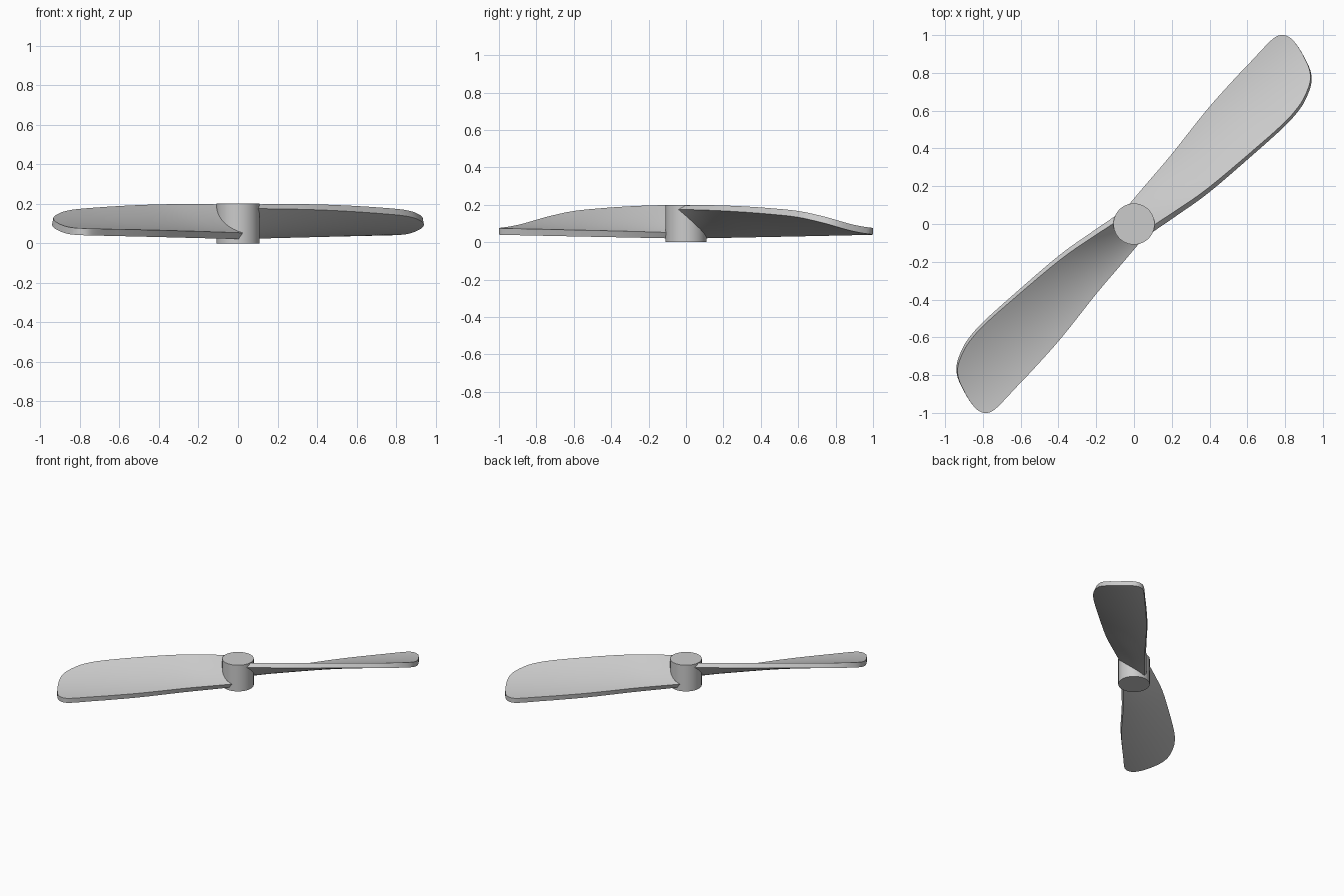
import bpy
import bmesh
from math import pi, radians
from mathutils import Matrix, Vector

cube = bpy.data.objects.get("Cube")
if cube:
    bpy.data.objects.remove(cube, do_unlink=True)

THICKNESS = 0.035
SAG = 0.018
ACROSS = 14

grey = bpy.data.materials.new("plain_grey")
grey.use_nodes = True
color = (0.6, 0.6, 0.6, 1)
grey.diffuse_color = color
grey.node_tree.nodes["Principled BSDF"].inputs["Base Color"].default_value = color

# Blade outline: distance along, high edge, low edge
OUTLINE = [Vector(p) for p in (
    (0.04, -0.10, 0.09), (0.2, -0.13, 0.105), (0.4, -0.163, 0.122),
    (0.7, -0.186, 0.157), (0.93, -0.198, 0.17), (1.054, -0.19, 0.173),
    (1.13, -0.168, 0.176), (1.195, -0.134, 0.177), (1.235, -0.085, 0.172),
    (1.26, -0.02, 0.157), (1.276, 0.04, 0.135), (1.283, 0.085, 0.105))]


def smooth_path(points, steps):
    """Catmull-Rom curve through the points."""
    ends = [points[0]] + points + [points[-1]]
    path = []
    for a, b, c, d in zip(ends, ends[1:], ends[2:], ends[3:]):
        for k in range(steps):
            t = k / steps
            path.append(b + 0.5 * t * ((c - a) + t * (
                (2 * a - 5 * b + 4 * c - d) + t * (3 * (b - c) + d - a))))
    return path + [points[-1]]


def finish(obj):
    obj.data.materials.append(grey)
    bpy.ops.object.select_all(action='DESELECT')
    obj.select_set(True)
    bpy.context.view_layer.objects.active = obj
    for mod in list(obj.modifiers):
        bpy.ops.object.modifier_apply(modifier=mod.name)
    bpy.ops.object.shade_smooth_by_angle(angle=radians(35))


def add_blade(name, angle):
    bm = bmesh.new()
    rows = []
    for u, high, low in smooth_path(OUTLINE, 4):
        low -= 0.015 - 0.009 * u          # underside stops short of the overhang
        full_high = high if u < 0.93 else -0.198
        full_low = low if u < 1.19 else 0.173
        z_high = 0.175 - 0.036 * u * u
        z_low = 0.02 + 0.016 * u
        row = []
        for j in range(ACROSS + 1):
            v = high + (low - high) * j / ACROSS
            t = (v - full_high) / (full_low - full_high)
            z = z_high + (z_low - z_high) * t - SAG * 4 * t * (1 - t)
            row.append(bm.verts.new((u, v, z)))
        rows.append(row)
    for r, s in zip(rows, rows[1:]):
        for j in range(ACROSS):
            bm.faces.new((r[j], s[j], s[j + 1], r[j + 1]))
    bm.transform(Matrix.Rotation(angle, 4, 'Z'))
    bm.normal_update()
    mesh = bpy.data.meshes.new(name)
    bm.to_mesh(mesh)
    bm.free()
    blade = bpy.data.objects.new(name, mesh)
    bpy.context.collection.objects.link(blade)
    shell = blade.modifiers.new("thickness", 'SOLIDIFY')
    shell.thickness = THICKNESS
    shell.offset = 1
    finish(blade)


# Two twisted blades, half a turn apart
add_blade("left_blade", pi / 4)
add_blade("right_blade", pi / 4 + pi)

# Central hub
bpy.ops.mesh.primitive_cylinder_add(vertices=64, radius=0.109, depth=0.2,
                                    location=(0, 0, 0.1))
hub = bpy.context.object
hub.name = "hub"
finish(hub)
